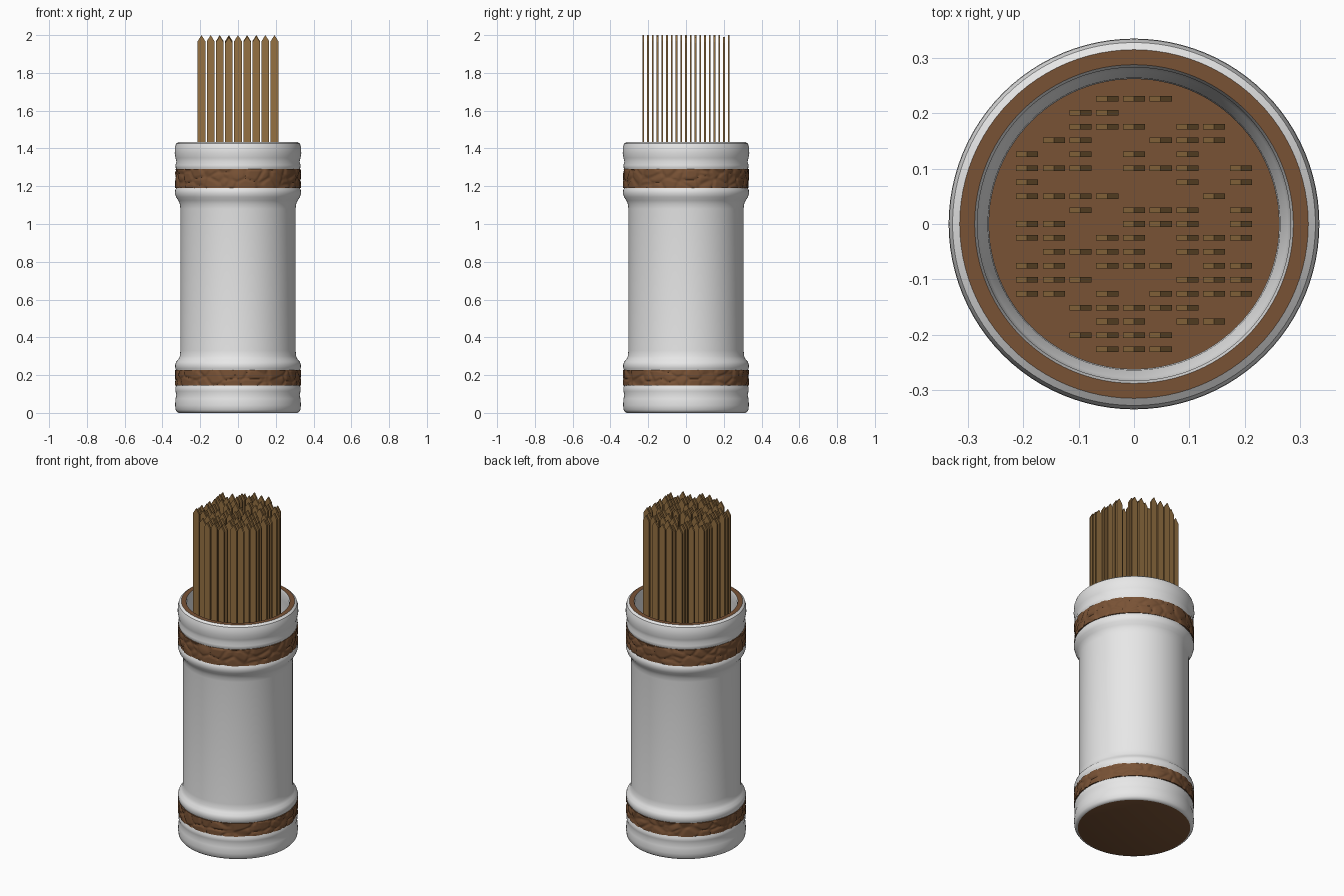
import bpy, bmesh, math, random
from mathutils import Vector, noise

if "Cube" in bpy.data.objects:
    bpy.data.objects.remove(bpy.data.objects["Cube"])

random.seed(4)


def material(name, rgb):
    m = bpy.data.materials.new(name)
    m.diffuse_color = (*rgb, 1)
    m.use_nodes = True
    m.node_tree.nodes["Principled BSDF"].inputs["Base Color"].default_value = m.diffuse_color
    return m


WHITE = material("white glaze", (0.8, 0.8, 0.8))
BROWN = material("dark brown wood", (0.19, 0.085, 0.036))
TAN = material("tan bamboo", (0.30, 0.165, 0.055))


def finish(bm, name, mats, angle=None):
    bmesh.ops.remove_doubles(bm, verts=bm.verts, dist=1e-5)
    bmesh.ops.recalc_face_normals(bm, faces=bm.faces)
    me = bpy.data.meshes.new(name)
    bm.to_mesh(me)
    bm.free()
    ob = bpy.data.objects.new(name, me)
    bpy.context.collection.objects.link(ob)
    for m in mats:
        me.materials.append(m)
    if angle:
        bpy.ops.object.select_all(action='DESELECT')
        ob.select_set(True)
        bpy.context.view_layer.objects.active = ob
        bpy.ops.object.shade_smooth_by_angle(angle=math.radians(angle))
    return ob


def lathe(name, profile, segs, mats, brown=(), bump=None, angle=35):
    """Revolve (r, z) points; segments listed in brown get material 1."""
    bm = bmesh.new()
    rings = []
    for r, z in profile:
        ring = []
        for i in range(segs):
            a = 2 * math.pi * i / segs
            rr = r + (bump(a, z) if bump else 0)
            ring.append(bm.verts.new((rr * math.cos(a), rr * math.sin(a), z)))
        rings.append(ring)
    for k in range(len(rings) - 1):
        lo, hi = rings[k], rings[k + 1]
        for i in range(segs):
            j = (i + 1) % segs
            # centre points collapse to a fan of triangles
            if profile[k][0] == 0:
                f = bm.faces.new((lo[0], hi[j], hi[i]))
            elif profile[k + 1][0] == 0:
                f = bm.faces.new((lo[i], lo[j], hi[0]))
            else:
                f = bm.faces.new((lo[i], lo[j], hi[j], hi[i]))
            f.material_index = 1 if k in brown else 0
    return finish(bm, name, mats, angle)


# Cup: outer wall, brown rim, inner wall following the outer one, brown floor
outer = [(0, 0), (0.312, 0), (0.322, 0.004), (0.330, 0.015), (0.333, 0.04),
         (0.331, 0.075), (0.326, 0.095), (0.331, 0.115), (0.332, 0.135),
         (0.325, 0.147), (0.325, 0.223), (0.332, 0.235), (0.333, 0.255),
         (0.328, 0.27), (0.316, 0.283), (0.308, 0.30), (0.305, 0.33),
         (0.305, 1.08), (0.308, 1.105), (0.316, 1.125), (0.328, 1.143),
         (0.334, 1.163), (0.332, 1.183), (0.325, 1.193), (0.325, 1.287),
         (0.330, 1.297), (0.331, 1.312), (0.326, 1.33), (0.331, 1.35),
         (0.335, 1.375), (0.334, 1.405), (0.328, 1.425), (0.315, 1.435)]
inner = [(0.288, 1.435), (0.283, 1.42), (0.288, 1.37), (0.285, 1.16),
         (0.278, 1.13), (0.264, 1.10), (0.262, 1.06), (0.262, 0.05), (0, 0.05)]
profile = outer + inner
lathe("cup", profile, 96, [WHITE, BROWN],
      brown={0, len(outer) - 1, len(profile) - 2})


# Bark-like bands: cell pattern with grooves between the cells
def bark(a, z):
    p = Vector((4.2 * math.cos(a), 4.2 * math.sin(a), 17 * z))
    d = noise.voronoi(p)[0]
    return 0.007 * min(1, (d[1] - d[0]) / 0.22) - 0.004


for name, z0, z1 in (("lower_band", 0.145, 0.226), ("upper_band", 1.19, 1.29)):
    n = 14
    rows = [(0.331, z0 + (z1 - z0) * k / n) for k in range(n + 1)]
    rows = [(0.318, z0)] + rows + [(0.318, z1)]
    lathe(name, rows, 260, [BROWN], bump=bark, angle=50)

# Bundle of pointed flat sticks, one row per line from back to front
layout = ["...###...", "..##.....", "..###.##.", ".##..###.", "#.#.#.#..",
          "###.###.#", "#.....#.#", "####...#.", "..#.###.#", "##..###.#",
          "##.##.###", ".####.##.", "##.###.##", "###...###", "##.#.####",
          "..#####..", "...##.##.", "..####...", "...###..."]
bm = bmesh.new()
for row, line in enumerate(layout):
    y = 0.2265 - 0.02517 * row
    for col, mark in enumerate(line):
        if mark != "#":
            continue
        x = (col - 4) * 0.0483
        top = 2.0 - random.choice((0, 0, 0.005, 0.01))
        shape = [(-0.02, 0.05), (0.02, 0.05), (0.02, top - 0.032),
                 (0, top), (-0.02, top - 0.032)]
        front = [bm.verts.new((x + u, y - 0.005, z)) for u, z in shape]
        back = [bm.verts.new((x + u, y + 0.005, z)) for u, z in shape]
        bm.faces.new(front)
        bm.faces.new(back[::-1])
        for i in range(5):
            j = (i + 1) % 5
            bm.faces.new((front[j], front[i], back[i], back[j]))
finish(bm, "sticks", [TAN])
